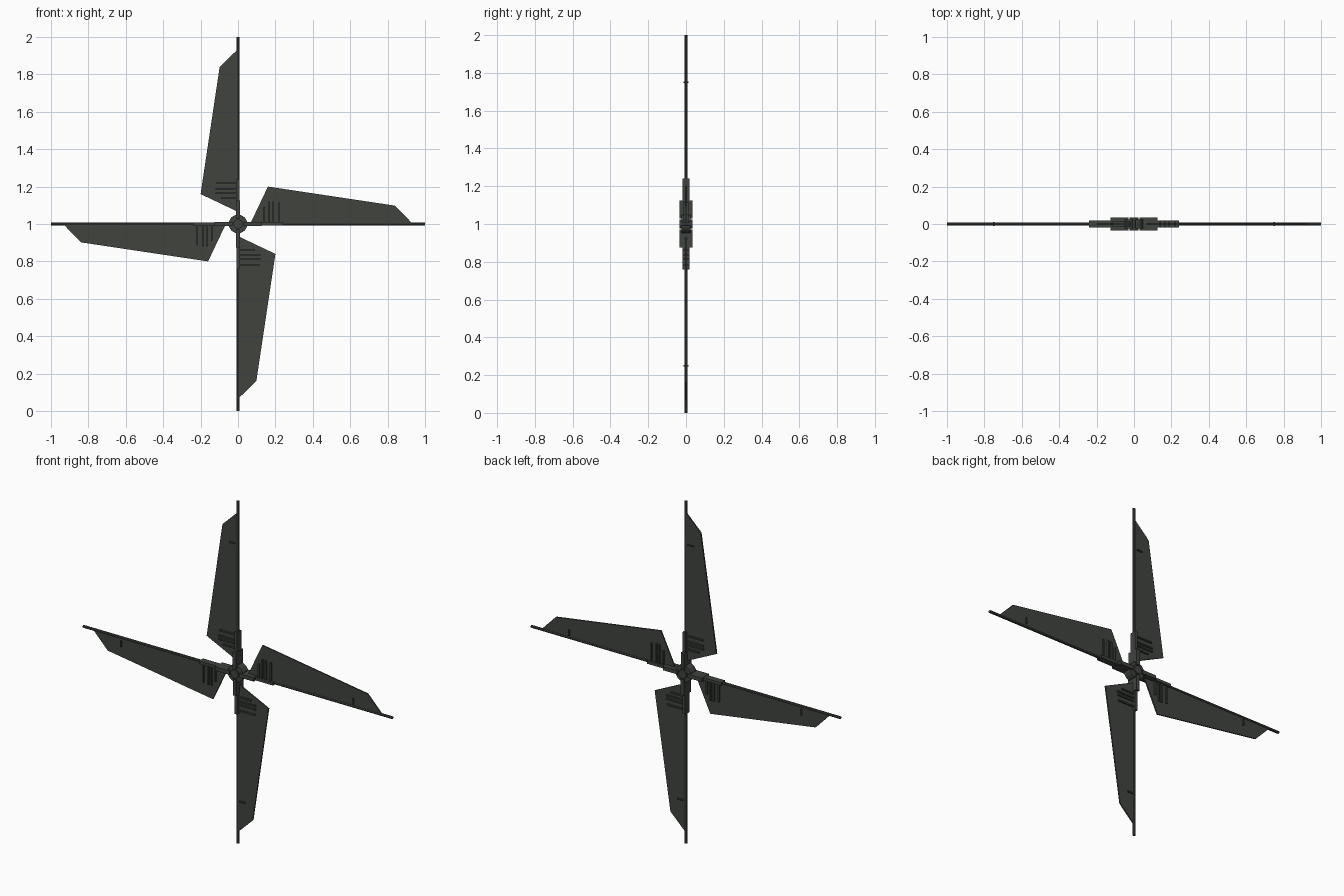
import bpy, bmesh, math
from mathutils import Matrix, Vector

if "Cube" in bpy.data.objects:
    bpy.data.objects.remove(bpy.data.objects["Cube"])

mat = bpy.data.materials.new("dark olive grey")
mat.diffuse_color = (0.05, 0.057, 0.048, 1)
mat.use_nodes = True
mat.node_tree.nodes["Principled BSDF"].inputs["Base Color"].default_value = mat.diffuse_color
CENTRE = Vector((0, 0, 1))


def finish(bm, name, turn=0):
    """Turn the part about the hub axis, lift it to hub height and link it."""
    bmesh.ops.recalc_face_normals(bm, faces=bm.faces[:])
    bm.transform(Matrix.Translation(CENTRE) @ Matrix.Rotation(turn, 4, 'Y'))
    me = bpy.data.meshes.new(name)
    bm.to_mesh(me)
    bm.free()
    me.materials.append(mat)
    ob = bpy.data.objects.new(name, me)
    bpy.context.collection.objects.link(ob)
    return ob


def prism(name, outline, half, turn=0):
    """Extrude an x-z outline symmetrically along y."""
    bm = bmesh.new()
    f = bm.faces.new([bm.verts.new((x, -half, z)) for x, z in outline])
    r = bmesh.ops.extrude_face_region(bm, geom=[f])
    vs = [v for v in r["geom"] if isinstance(v, bmesh.types.BMVert)]
    bmesh.ops.translate(bm, verts=vs, vec=(0, 2 * half, 0))
    return finish(bm, name, turn)


def box(name, x0, x1, z0, z1, half, turn):
    return prism(name, [(x0, z0), (x1, z0), (x1, z1), (x0, z1)], half, turn)


def cylinder(name, radius, depth, sides, matrix, turn=0):
    bm = bmesh.new()
    bmesh.ops.create_cone(bm, cap_ends=True, segments=sides, radius1=radius,
                          radius2=radius, depth=depth, matrix=matrix)
    return finish(bm, name, turn)


# Central hub with a smaller axle cap
along_y = Matrix.Rotation(math.pi / 2, 4, 'X')
cylinder("hub", 0.05, 0.05, 16, along_y)
cylinder("hub_cap", 0.025, 0.068, 12, along_y)

for i in range(4):
    a = i * math.pi / 2
    # Spar running the full length of the blade
    cylinder("spar", 0.008, 0.98, 8, Matrix.Translation((0, 0, 0.51)), a)
    # Tapered sail panel
    prism("blade", [(0, 0.065), (-0.2, 0.16), (-0.098, 0.84), (0, 0.935)], 0.004, a)
    # Root clamp: broad inner plate and narrower outer plate
    box("root_clamp", -0.012, 0.01, 0.03, 0.125, 0.034, a)
    box("outer_clamp", -0.009, 0.008, 0.12, 0.24, 0.019, a)
    # Stiffening ribs across the blade root
    for r, length in ((0.14, 0.09), (0.165, 0.12), (0.185, 0.12), (0.218, 0.115)):
        box("rib", -length, -0.005, r - 0.004, r + 0.004, 0.013, a)
    # Small clip near the tip
    box("tip_clip", -0.05, -0.015, 0.747, 0.754, 0.012, a)
